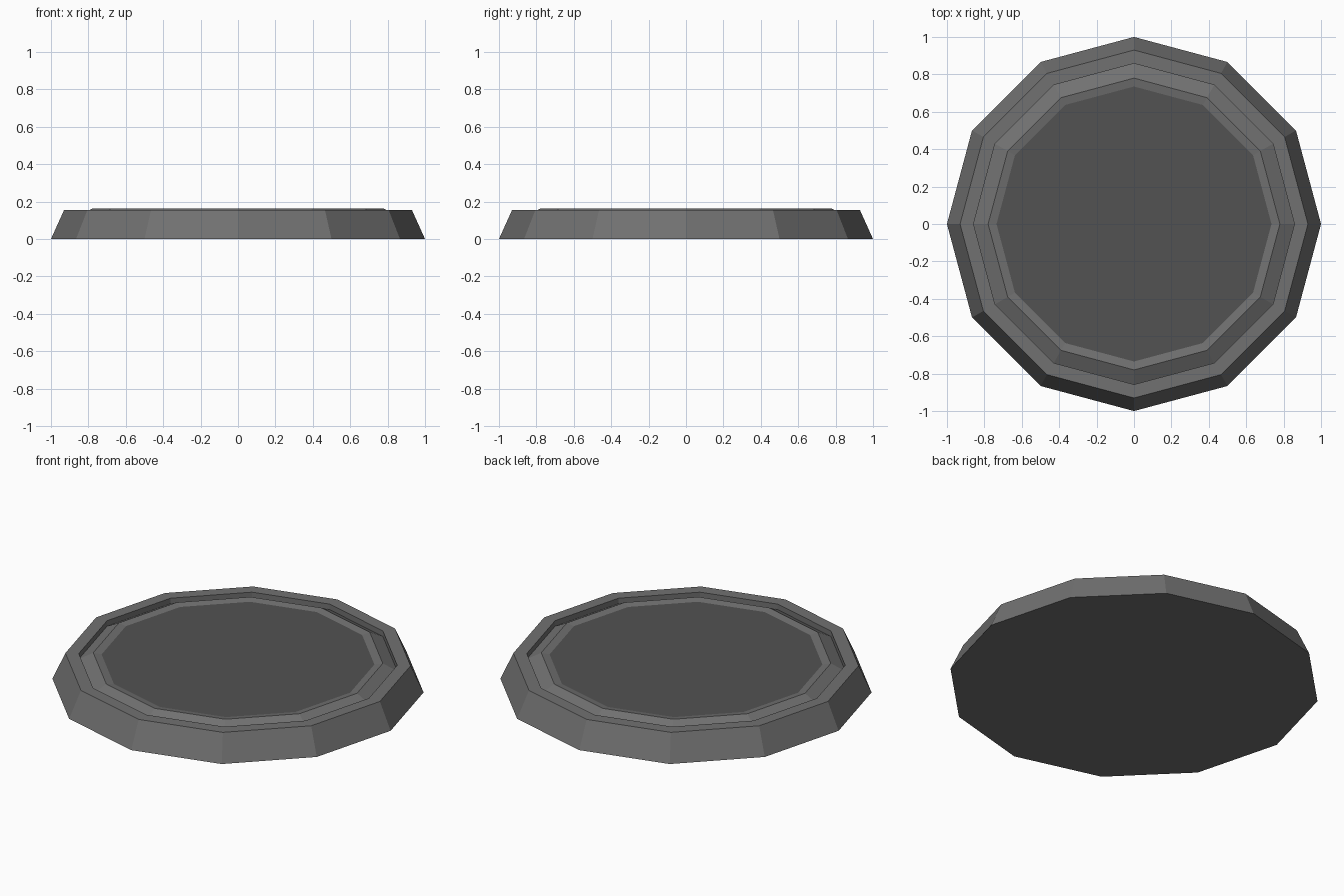
import bpy, bmesh, math

if "Cube" in bpy.data.objects:
    bpy.data.objects.remove(bpy.data.objects["Cube"])

SIDES = 12


def material(name, v):
    m = bpy.data.materials.new(name)
    m.diffuse_color = (v, v, v, 1)
    m.use_nodes = True
    m.node_tree.nodes["Principled BSDF"].inputs["Base Color"].default_value = m.diffuse_color
    return m


rim_grey = material("mid grey", 0.165)
panel_grey = material("dark grey", 0.084)


def lathe(name, profile, mat, cap_first, cap_last):
    """Stack twelve-sided rings (radius, z) from the outside bottom inward."""
    bm = bmesh.new()
    rings = []
    for r, z in profile:
        rings.append([bm.verts.new((r * math.cos(2 * math.pi * i / SIDES),
                                    r * math.sin(2 * math.pi * i / SIDES), z))
                      for i in range(SIDES)])
    for a, b in zip(rings, rings[1:]):
        for i in range(SIDES):
            j = (i + 1) % SIDES
            bm.faces.new((a[i], a[j], b[j], b[i]))
    if cap_first:
        bm.faces.new(rings[0][::-1])
    if cap_last:
        bm.faces.new(rings[-1])
    me = bpy.data.meshes.new(name)
    bm.to_mesh(me)
    bm.free()
    me.materials.append(mat)
    ob = bpy.data.objects.new(name, me)
    bpy.context.collection.objects.link(ob)
    return ob


# Sloped base, flat rim, recessed groove and raised inner lip
lathe("base_and_rim",
      [(1.0, 0), (0.93, 0.155), (0.858, 0.155), (0.858, 0.122),
       (0.78, 0.163), (0.735, 0.155)], rim_grey, True, False)

# Dark flat centre panel
lathe("centre_panel", [(0.735, 0.155)], panel_grey, False, True)
